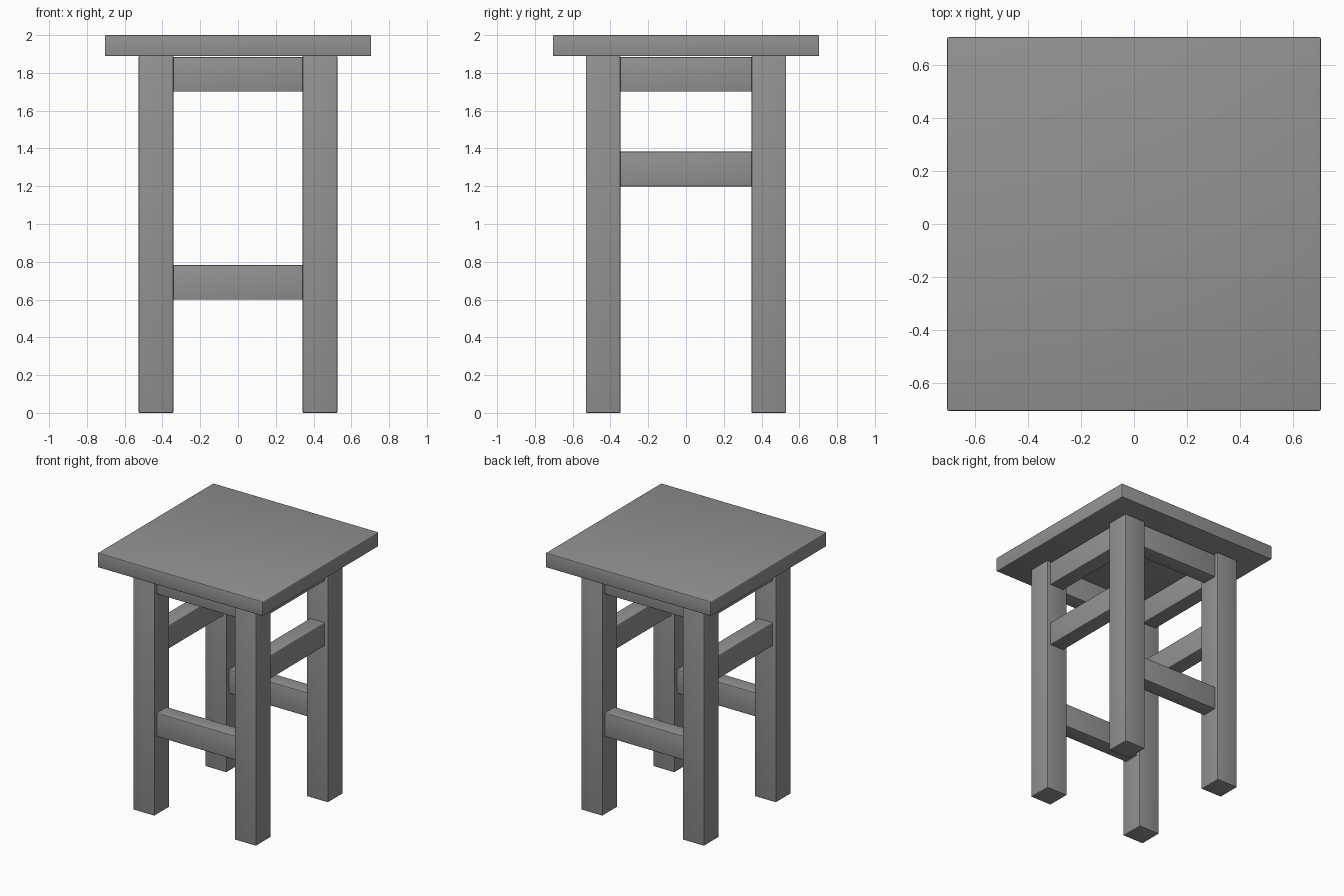
import bpy

if "Cube" in bpy.data.objects:
    bpy.data.objects.remove(bpy.data.objects["Cube"])

LEG_X, LEG_Y = 0.434, 0.439   # leg centres
LEG = 0.183                   # leg thickness
RAIL = 0.123                  # rail thickness

# Dark grey finish
grey = bpy.data.materials.new("dark_grey")
grey.diffuse_color = (0.29, 0.29, 0.29, 1)
grey.use_nodes = True
grey.node_tree.nodes["Principled BSDF"].inputs["Base Color"].default_value = grey.diffuse_color


def box(name, center, size, bevel=0.005):
    """Box with small rounded edges, smoothly shaded."""
    bpy.ops.mesh.primitive_cube_add(size=1, location=center)
    ob = bpy.context.object
    ob.name = name
    ob.scale = size
    bpy.ops.object.transform_apply(location=False, rotation=False, scale=True)
    mod = ob.modifiers.new("rounded_edges", 'BEVEL')
    mod.width = bevel
    mod.segments = 3
    bpy.ops.object.shade_smooth()
    ob.data.materials.append(grey)
    return ob


# Seat
box("seat", (0, 0, 1.9445), (1.41, 1.41, 0.111))

# Four legs
for sy, fb in ((-1, "front"), (1, "back")):
    for sx, lr in ((-1, "left"), (1, "right")):
        box(f"{fb}_{lr}_leg", (sx * LEG_X, sy * LEG_Y, 0.945), (LEG, LEG, 1.89))

# Front and back rails: apron under the seat and a low stretcher
span_x = 2 * LEG_X - LEG + 0.01
for s, side in ((-1, "front"), (1, "back")):
    box(f"{side}_apron", (0, s * LEG_Y, 1.792), (span_x, RAIL, 0.183))
    box(f"{side}_stretcher", (0, s * LEG_Y, 0.691), (span_x, RAIL, 0.183))

# Left and right rails: apron under the seat and a high stretcher
span_y = 2 * LEG_Y - LEG + 0.01
for s, side in ((-1, "left"), (1, "right")):
    box(f"{side}_apron", (s * LEG_X, 0, 1.792), (RAIL, span_y, 0.183))
    box(f"{side}_stretcher", (s * LEG_X, 0, 1.291), (RAIL, span_y, 0.183))
